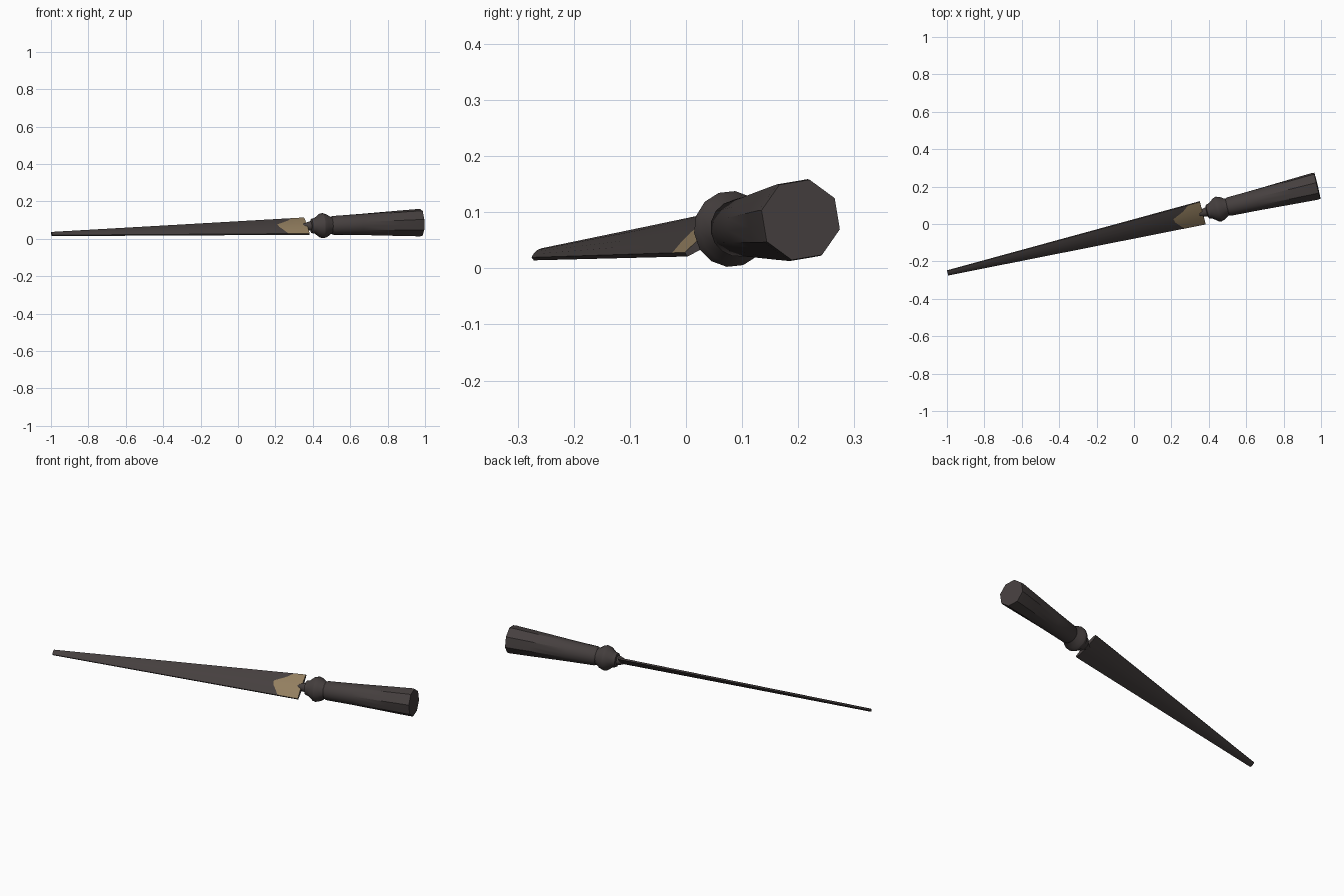
import bpy, bmesh, math
from mathutils import Vector, Matrix

if "Cube" in bpy.data.objects:
    bpy.data.objects.remove(bpy.data.objects["Cube"])

# Local frame: x along the knife (tip negative), y across the blade, z out of its painted face
axis = Vector((0.972, 0.229, 0.030)).normalized()
across = Vector((-0.235, 0.79, 0.57))
across = (across - axis * across.dot(axis)).normalized()
out = axis.cross(across)
frame = Matrix((axis, across, out)).transposed().to_4x4()
frame.translation = Vector((0.3675, 0.06, 0.0675))


def material(name, rgb):
    m = bpy.data.materials.new(name)
    m.diffuse_color = (*rgb, 1)
    m.use_nodes = True
    m.node_tree.nodes["Principled BSDF"].inputs["Base Color"].default_value = m.diffuse_color
    return m


dark = material("dark_brown", (0.060, 0.050, 0.049))
tan = material("bare_tan", (0.29, 0.21, 0.115))


def finish(bm, name, mats, angle):
    bmesh.ops.recalc_face_normals(bm, faces=bm.faces)
    me = bpy.data.meshes.new(name)
    bm.to_mesh(me)
    bm.free()
    for m in mats:
        me.materials.append(m)
    me.shade_smooth()
    me.set_sharp_from_angle(angle=math.radians(angle))
    me.transform(frame)
    ob = bpy.data.objects.new(name, me)
    bpy.context.collection.objects.link(ob)


def loft(bm, rings):
    """Skin closed rings of points; returns side faces row by row."""
    vs = [[bm.verts.new(p) for p in r] for r in rings]
    n = len(vs[0])
    rows = [[bm.faces.new((a[i], a[(i + 1) % n], b[(i + 1) % n], b[i]))
             for i in range(n)] for a, b in zip(vs, vs[1:])]
    bm.faces.new(vs[0])
    bm.faces.new(vs[-1])
    return rows


# Blade: lens section tapering to a blunt tip, bare patch at its base
LENGTH = 1.402
cols = [-1, -0.6, -0.2, 0.15, 0.6, 1]
patch = [-0.115, -0.135, -0.155, -0.160, -0.10, -0.065]


def blade_ring(xs):
    top, bottom = [], []
    for t, x in zip(cols, xs):
        k = -x / LENGTH
        half = 0.075 + (0.015 - 0.075) * k
        thick = 0.011 + (0.008 - 0.011) * k
        h = thick * (0.4 + 0.6 * (1 - t * t))
        top.append((x, t * half, h))
        bottom.append((x, t * half, -h))
    return top + bottom[::-1]


bm = bmesh.new()
rows = loft(bm, [blade_ring([-LENGTH] * 6), blade_ring([-0.7] * 6),
                 blade_ring(patch), blade_ring([0] * 6)])
for f in rows[-1][:5]:
    f.material_index = 1
finish(bm, "blade", [dark, tan], 40)


def ring(x, r, n, square=0.0):
    """Ring of n points; square=1 flattens every second point into a half-count polygon."""
    pts = []
    for i in range(n):
        a = math.tau * i / n - math.radians(3)
        q = r * (1 - square * (1 - math.cos(math.tau / n))) if i % 2 else r
        pts.append((x, q * math.cos(a), q * math.sin(a)))
    return pts


# Turned collar with a thin neck running into the blade
bm = bmesh.new()
loft(bm, [ring(x, r, 14) for x, r in
          [(-0.03, 0.008), (0.005, 0.022), (0.022, 0.026), (0.026, 0.038),
           (0.045, 0.043), (0.072, 0.064), (0.088, 0.068), (0.108, 0.062),
           (0.130, 0.047), (0.150, 0.044)]])
finish(bm, "collar", [dark], 30)

# Handle: round at the collar, turning octagonal towards the flared end
bm = bmesh.new()
loft(bm, [ring(x, r, 16, s) for x, r, s in
          [(0.135, 0.046, 0), (0.145, 0.051, 0), (0.30, 0.058, 0.3),
           (0.50, 0.069, 0.8), (0.615, 0.075, 1), (0.63, 0.0735, 1)]])
finish(bm, "handle", [dark], 30)
